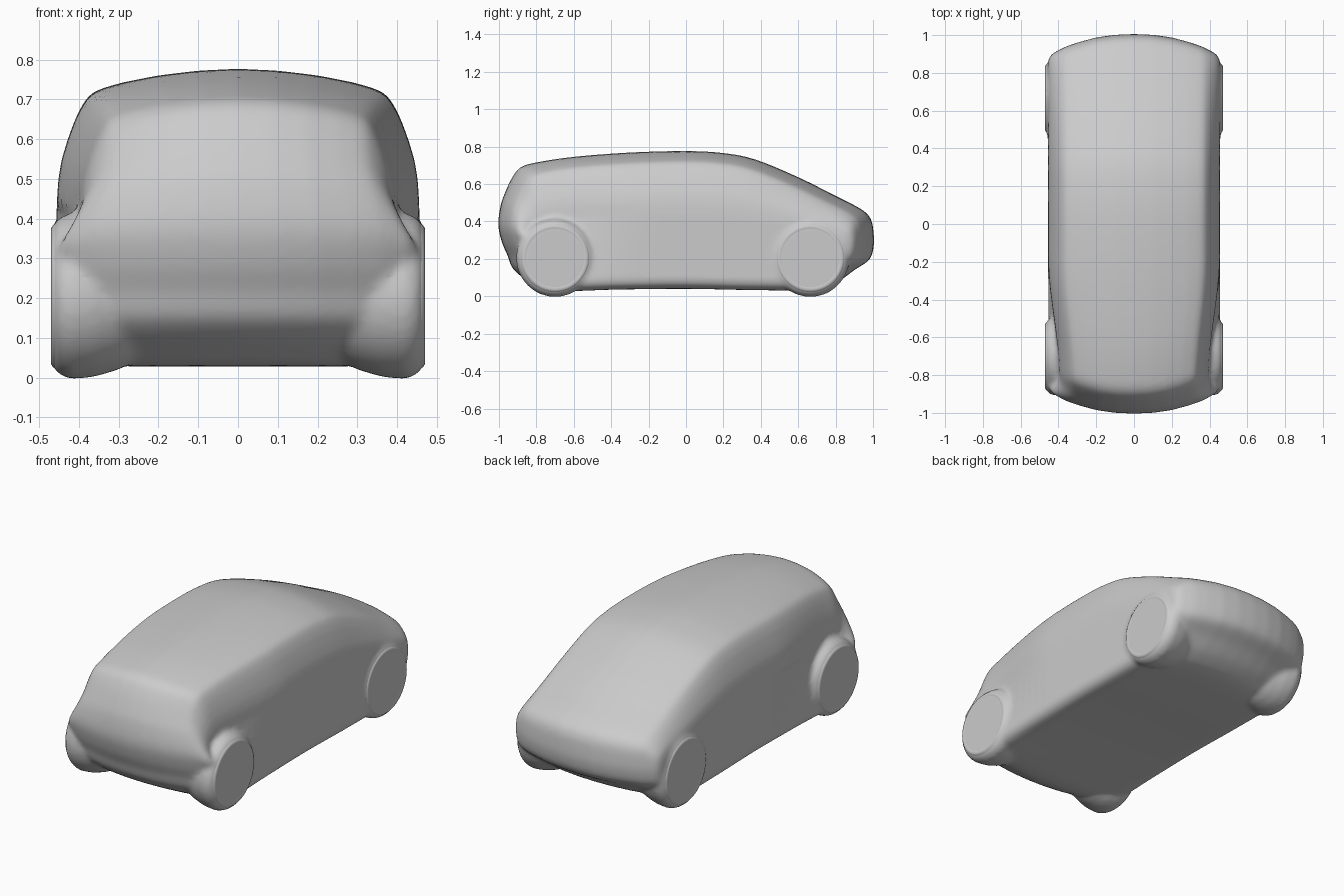
import bpy, bmesh, math
from mathutils import Vector

if "Cube" in bpy.data.objects:
    bpy.data.objects.remove(bpy.data.objects["Cube"])

# Centre-line side profile (y, z), starting at the front roof edge
PROFILE = [(-.885, .69), (-.8, .716), (-.6, .746), (-.3, .769), (0, .777), (.2, .766),
           (.37, .732), (.6, .637), (.8, .537), (.94, .464), (.99, .41), (1.004, .33),
           (1.003, .26), (.98, .195), (.9, .14), (.8, .07), (.68, .035), (.4, .033),
           (0, .04), (-.4, .036), (-.7, .03), (-.82, .07), (-.92, .14), (-.955, .22),
           (-.985, .29), (-1.004, .38), (-.993, .48), (-.97, .55), (-.93, .635)]

# Slices across the width: x, upper height factor, lower height factor, length factor
SLICES = [(0, 1, 1, 1), (.1, .99, 1, .996), (.2, .965, 1, .982), (.29, .928, 1, .958),
          (.345, .895, 1, .94), (.37, .87, 1, .93), (.389, .82, .99, .92),
          (.409, .737, .98, .91), (.428, .63, .96, .90), (.443, .526, .91, .885),
          (.452, .42, .86, .87), (.456, .28, .78, .85)]


def smooth_loop(pts, steps):
    """Closed Catmull-Rom curve through the points."""
    out, n = [], len(pts)
    for i in range(n):
        a, b, c, d = (Vector(pts[(i + k) % n]) for k in (-1, 0, 1, 2))
        for s in range(steps):
            t = s / steps
            out.append(.5 * (2 * b + (c - a) * t + (2 * a - 5 * b + 4 * c - d) * t * t
                             + (3 * b - a - 3 * c + d) * t ** 3))
    return out


def ramp(v):
    v = max(0, min(1, v))
    return v * v * (3 - 2 * v)


def skin(bm, rings, caps=True):
    """Bridge neighbouring rings with quads and close the ends."""
    n = len(rings[0])
    for a, b in zip(rings, rings[1:]):
        for i in range(n):
            j = (i + 1) % n
            bm.faces.new((a[i], a[j], b[j], b[i]))
    if caps:
        bm.faces.new(rings[0])
        bm.faces.new(rings[-1])


def lathe(bm, centre, side, profile, segs=64):
    """Turned solid around a sideways axle; profile holds (x, radius)."""
    cy, cz = centre
    rings = []
    for x, r in profile:
        rings.append([bm.verts.new((side * x, cy + r * math.cos(2 * math.pi * k / segs),
                                    cz + r * math.sin(2 * math.pi * k / segs)))
                      for k in range(segs)])
    skin(bm, rings)


def make(name, bm):
    bmesh.ops.recalc_face_normals(bm, faces=bm.faces)
    me = bpy.data.meshes.new(name)
    bm.to_mesh(me)
    bm.free()
    me.shade_smooth()
    ob = bpy.data.objects.new(name, me)
    bpy.context.collection.objects.link(ob)
    return ob


WHEELS = [("front", (-.70, .205)), ("rear", (.665, .205))]

# Body shell: side profile lofted across the width
bm = bmesh.new()
loop = smooth_loop(PROFILE, 5)
rings = []
for sx, up, low, length in [(-s[0], *s[1:]) for s in SLICES[:0:-1]] + SLICES:
    ring = []
    for y, z in loop:
        zz = .3 + (z - .3) * (up if z > .3 else low)
        # cabin narrows towards the front
        taper = 1 - .13 * ramp((-y - .2) / .75) * ramp((z - .33) / .3)
        ring.append(bm.verts.new((sx * taper, y * length, zz)))
    rings.append(ring)
skin(bm, rings)

# Wheel housings swelling out of the body corners
for _, centre in WHEELS:
    for side in (-1, 1):
        lathe(bm, centre, side, [(.2, .13), (.3, .185), (.36, .203), (.42, .209),
                                 (.45, .198), (.468, .176)])
bmesh.ops.triangulate(bm, faces=[f for f in bm.faces if len(f.verts) > 4])
body = make("body", bm)

# Fuse and soften the clay-like shell
remesh = body.modifiers.new("fuse", 'REMESH')
remesh.mode = 'VOXEL'
remesh.voxel_size = .012
remesh.use_smooth_shade = True
soft = body.modifiers.new("soften", 'SMOOTH')
soft.factor = .5
soft.iterations = 10

# Dished wheel faces
for name, centre in WHEELS:
    for side, label in ((-1, "left"), (1, "right")):
        bm = bmesh.new()
        lathe(bm, centre, side, [(.43, .195), (.455, .187), (.466, .178), (.47, .171),
                                 (.469, .16), (.464, .14), (.462, .11), (.462, .03)])
        make(f"{name}_{label}_wheel", bm)
